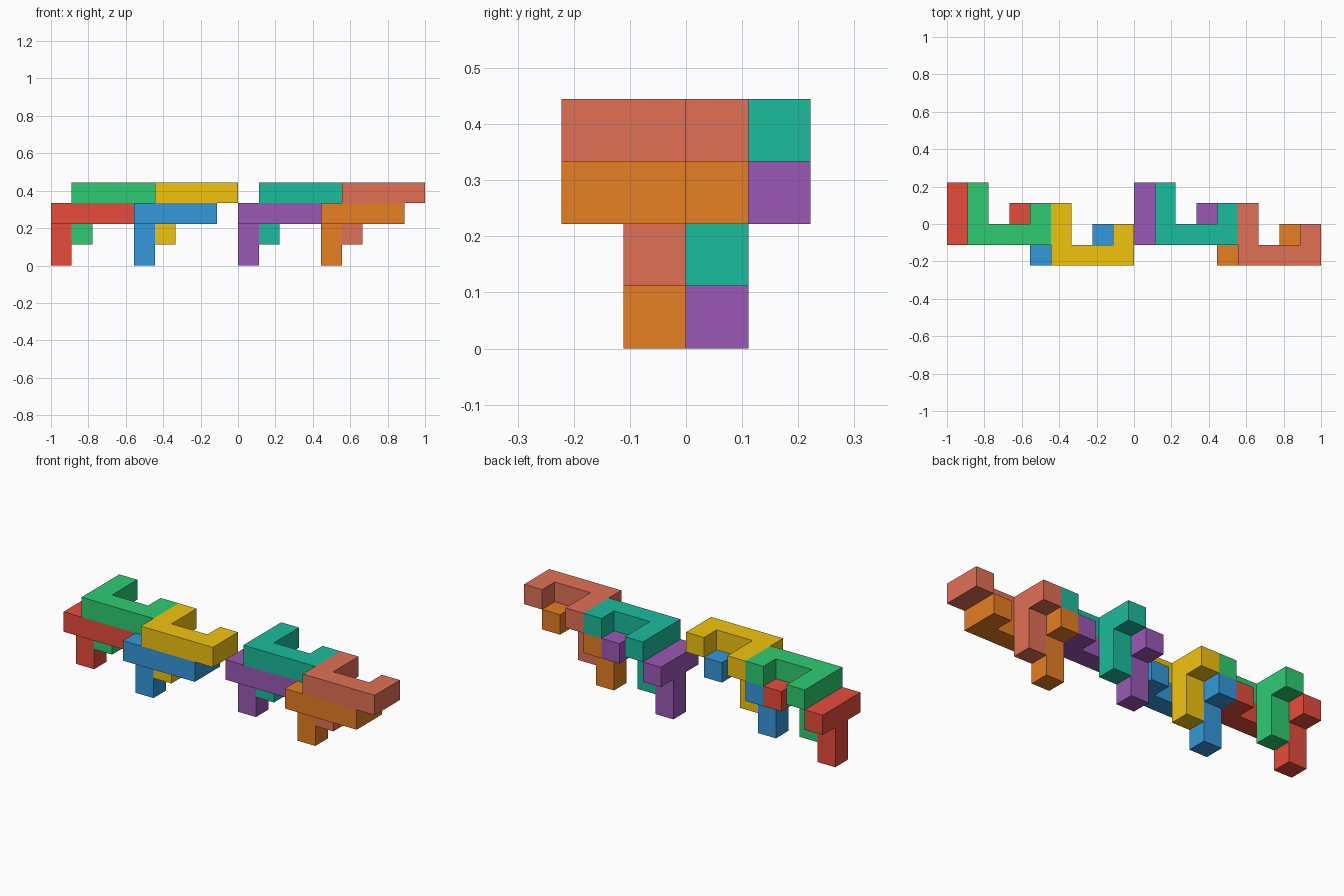
import bpy, bmesh
from mathutils import Vector

if "Cube" in bpy.data.objects:
    bpy.data.objects.remove(bpy.data.objects["Cube"])

U = 2 / 18  # edge length of one unit cube

# One puzzle piece in unit cubes: long bar, end arm, short hook, hanging leg
CELLS = {(x, 0, 2) for x in range(4)}
CELLS |= {(0, 1, 2), (0, 2, 2)}
CELLS |= {(3, 1, 2)}
CELLS |= {(0, 1, 0), (0, 1, 1)}


def linear(hex_colour):
    rgb = [int(hex_colour[i:i + 2], 16) / 255 for i in (0, 2, 4)]
    return [c / 12.92 if c <= 0.04045 else ((c + 0.055) / 1.055) ** 2.4 for c in rgb] + [1]


def piece(name, corner, colour):
    bm = bmesh.new()
    # Outer skin only: a square wherever a cube has no neighbour
    for cell in CELLS:
        for axis in range(3):
            for side in (-1, 1):
                n = Vector((0, 0, 0))
                n[axis] = side
                centre = Vector(cell)
                if tuple(int(c) for c in centre + n) in CELLS:
                    continue
                a = Vector((0, 0, 0))
                a[(axis + 1) % 3] = 0.5
                b = n.cross(a)
                mid = centre + n / 2 + Vector((0.5, 0.5, 0.5))
                bm.faces.new([bm.verts.new((mid + s * a + t * b) * U)
                              for s, t in ((-1, -1), (1, -1), (1, 1), (-1, 1))])
    bmesh.ops.remove_doubles(bm, verts=bm.verts, dist=1e-4)
    bmesh.ops.dissolve_limit(bm, angle_limit=0.01, verts=bm.verts, edges=bm.edges)
    bmesh.ops.recalc_face_normals(bm, faces=bm.faces)
    mesh = bpy.data.meshes.new(name)
    bm.to_mesh(mesh)
    bm.free()
    mat = bpy.data.materials.new(name + "_paint")
    mat.diffuse_color = linear(colour)
    mat.use_nodes = True
    mat.node_tree.nodes["Principled BSDF"].inputs["Base Color"].default_value = mat.diffuse_color
    mesh.materials.append(mat)
    obj = bpy.data.objects.new(name, mesh)
    obj.location = Vector(corner) * U
    bpy.context.collection.objects.link(obj)


# Two groups of four; each group is two stacked pairs, stepped forward
COLOURS = [("red", "E74C3C"), ("green", "2ECC71"), ("blue", "3498DB"), ("yellow", "F1C40F"),
           ("purple", "9B59B6"), ("teal", "1ABC9C"), ("orange", "E67E22"), ("coral", "E17055")]
for i, (label, colour) in enumerate(COLOURS):
    group, pair, upper = i // 4, i // 2 % 2, i % 2
    piece(label + "_piece", (-9 + 9 * group + 4 * pair + upper, -1 - pair, upper), colour)
